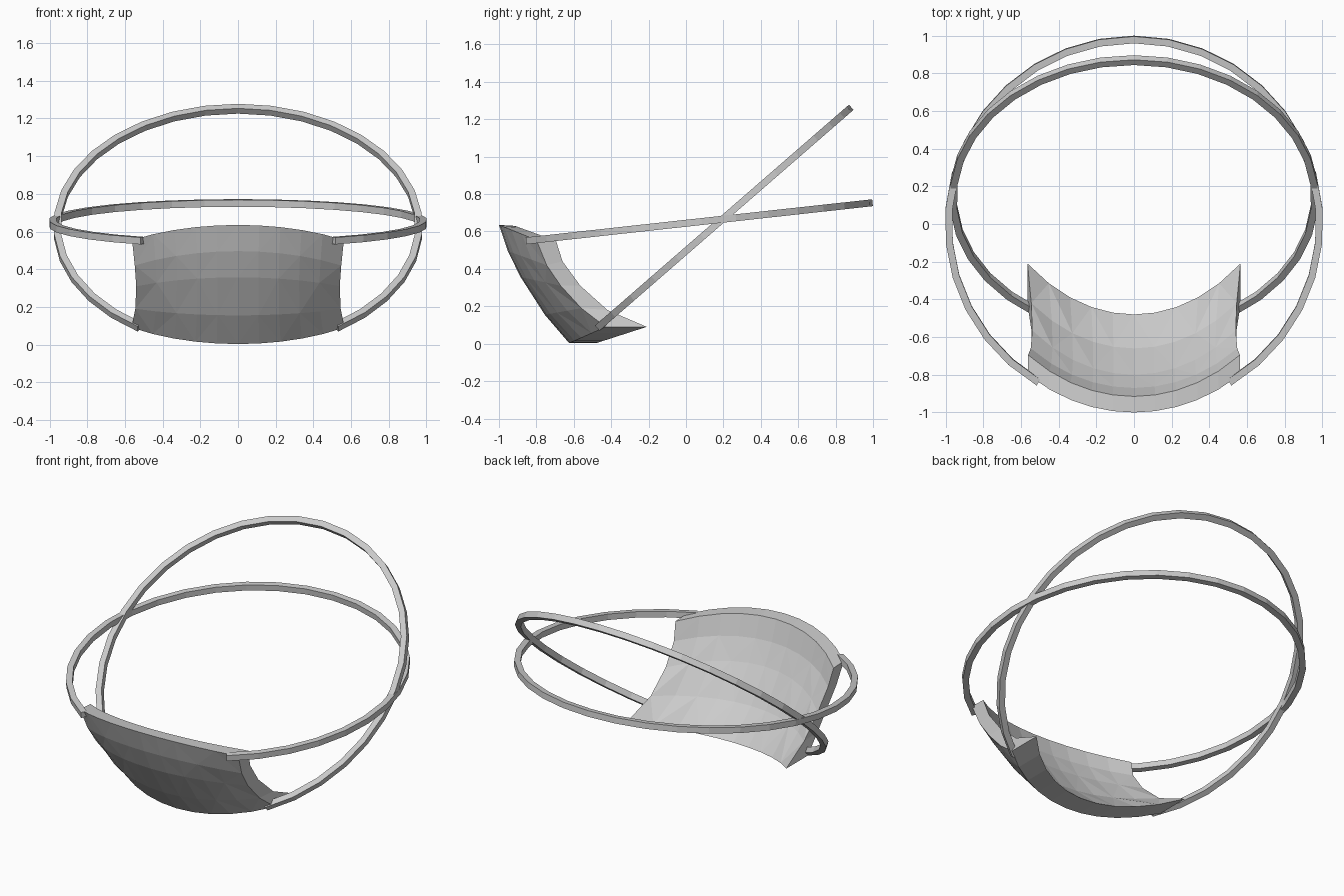
import bpy, bmesh, math
from mathutils import Vector, Matrix

if "Cube" in bpy.data.objects:
    bpy.data.objects.remove(bpy.data.objects["Cube"])

mat = bpy.data.materials.new("light grey")
mat.diffuse_color = (0.6, 0.6, 0.6, 1)
mat.use_nodes = True
mat.node_tree.nodes["Principled BSDF"].inputs["Base Color"].default_value = mat.diffuse_color


def finish(bm, name):
    bmesh.ops.recalc_face_normals(bm, faces=bm.faces)
    me = bpy.data.meshes.new(name)
    bm.to_mesh(me)
    bm.free()
    me.materials.append(mat)
    ob = bpy.data.objects.new(name, me)
    bpy.context.collection.objects.link(ob)


# Head straps: square section swept along a tilted arc, ends sunk in the mask
def strap(name, radius, center, tilt, gap, segs=28, w=0.037):
    bm = bmesh.new()
    rot = Matrix.Translation(center) @ Matrix.Rotation(tilt, 4, 'X')
    rings = []
    for i in range(segs + 1):
        a = -math.pi / 2 + gap + (2 * math.pi - 2 * gap) * i / segs
        rings.append([bm.verts.new(rot @ Vector(((radius + dr) * math.cos(a), (radius + dr) * math.sin(a), dz)))
                      for dr, dz in ((-w/2, -w/2), (w/2, -w/2), (w/2, w/2), (-w/2, w/2))])
    for p, q in zip(rings, rings[1:]):
        for k in range(4):
            bm.faces.new((p[k], p[(k + 1) % 4], q[(k + 1) % 4], q[k]))
    bm.faces.new(rings[0])
    bm.faces.new(rings[-1])
    finish(bm, name)


strap("upper_strap", 0.985, (0, 0, 0.644), math.atan(0.11), math.radians(31))
strap("lower_strap", 0.96, (0, 0.145, 0.622), math.radians(41), math.radians(33))

# Mask: (y, z) profiles at the middle and at the side edge, top to bottom
out_mid = [(-1, .635), (-.953, .496), (-.885, .357), (-.755, .155), (-.625, .003)]
out_side = [(-.80, .555), (-.745, .42), (-.67, .31), (-.56, .19), (-.43, .09)]
in_mid = [(-.915, .63), (-.87, .50), (-.80, .37), (-.66, .17), (-.48, .003)]
in_side = [(-.695, .55), (-.66, .44), (-.565, .31), (-.42, .18), (-.21, .09)]
half_w = [.562, .548, .54, .545, .565]
N = 10


def sheet(bm, mid, side):
    grid = []
    for (my, mz), (sy, sz), hw in zip(mid, side, half_w):
        row = []
        for i in range(N + 1):
            u = 2 * i / N - 1
            f = (1 - math.sqrt(1 - (0.6 * u) ** 2)) / 0.2
            row.append(bm.verts.new((u * hw, my + (sy - my) * f, mz + (sz - mz) * f)))
        grid.append(row)
    return grid


bm = bmesh.new()
outer, inner = sheet(bm, out_mid, out_side), sheet(bm, in_mid, in_side)
for g in (outer, inner):
    for r in range(4):
        for i in range(N):
            a, b, c, d = g[r][i], g[r][i + 1], g[r + 1][i + 1], g[r + 1][i]
            # alternate diagonals for a faceted look
            tris = ((a, b, c), (a, c, d)) if (r + i) % 2 else ((a, b, d), (b, c, d))
            for t in tris:
                bm.faces.new(t)
# rim joining outer and inner sheets
for r in (0, 4):
    for i in range(N):
        bm.faces.new((outer[r][i], outer[r][i + 1], inner[r][i + 1], inner[r][i]))
for i in (0, N):
    for r in range(4):
        bm.faces.new((outer[r][i], outer[r + 1][i], inner[r + 1][i], inner[r][i]))
finish(bm, "mask_shell")
